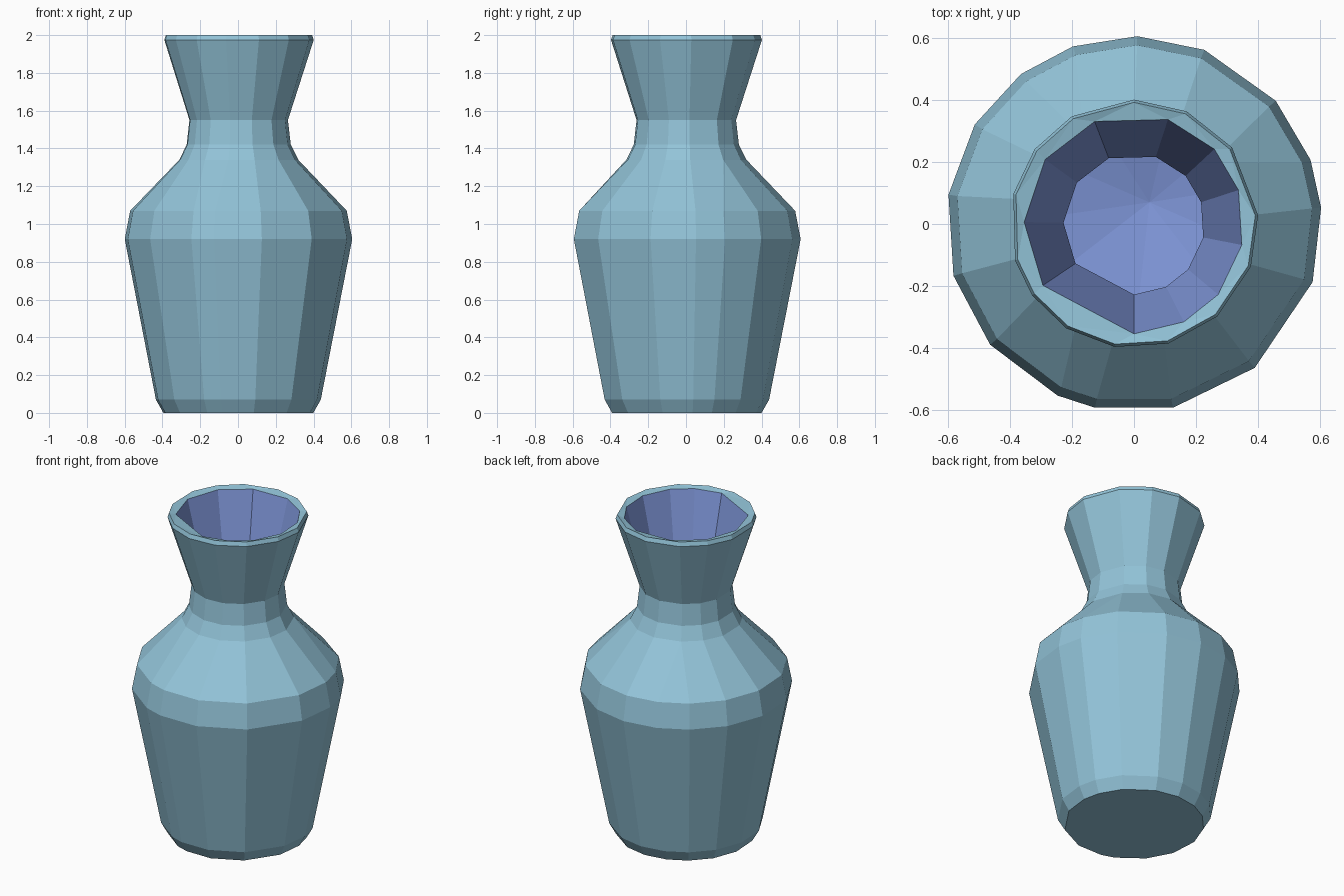
import bpy, bmesh, math

if "Cube" in bpy.data.objects:
    bpy.data.objects.remove(bpy.data.objects["Cube"])

# Uneven facet angles (degrees); repeated angles collapse a panel into a triangle
BODY = [89, 68, 41, 20, 5, -18, -50, -78, -102, -114, -140, -164, -189, -212, -233, -251]
NECK = [90, 65, 38, 38, 4, -20, -48, -74, -99, -123, -145, -163, -194, -217, -240, -240]
INNER = [111, 72, 43, 18, -11, -40, -63, -90, -146, -181, -216]


def material(name, rgb):
    m = bpy.data.materials.new(name)
    m.diffuse_color = (*rgb, 1)
    m.use_nodes = True
    m.node_tree.nodes["Principled BSDF"].inputs["Base Color"].default_value = m.diffuse_color
    return m


def ring(bm, r, z, angles):
    verts = []
    for i, a in enumerate(angles):
        if i and a == angles[i - 1]:
            verts.append(verts[-1])
        else:
            t = math.radians(a)
            verts.append(bm.verts.new((r * math.cos(t), r * math.sin(t), z)))
    return verts


def face(bm, verts, mat):
    unique = list(dict.fromkeys(verts))
    if len(unique) > 2:
        bm.faces.new(unique).material_index = mat


def skin(bm, rings, mat):
    for lo, hi in zip(rings, rings[1:]):
        n = len(lo)
        for i in range(n):
            j = (i + 1) % n
            face(bm, [lo[i], lo[j], hi[j], hi[i]], mat)


def loop_edges(bm, verts):
    u = list(dict.fromkeys(verts))
    return [bm.edges.get((u[i], u[i - 1])) for i in range(len(u))]


bm = bmesh.new()

# Outer wall: foot, belly, shoulder, neck, flared lip
outer = [ring(bm, r, z, a) for r, z, a in [
    (0.40, 0.0, BODY), (0.44, 0.07, BODY), (0.607, 0.92, BODY), (0.578, 1.07, BODY),
    (0.32, 1.34, NECK), (0.28, 1.42, NECK), (0.265, 1.55, NECK),
    (0.402, 1.975, NECK), (0.393, 2.0, NECK)]]
skin(bm, outer, 0)
face(bm, outer[0], 0)

# Inner wall and shallow dished floor
inner = [ring(bm, r, z, INNER) for r, z in [
    (0.355, 1.99), (0.228, 1.5), (0.26, 1.36), (0.53, 1.04), (0.555, 0.92), (0.39, 0.13)]]
skin(bm, inner, 1)
apex = bm.verts.new((0.05, 0.07, 0.05))
for i, v in enumerate(inner[-1]):
    face(bm, [inner[-1][i - 1], v, apex], 1)

# Rim joins the two walls
rim = bmesh.ops.bridge_loops(bm, edges=loop_edges(bm, outer[-1]) + loop_edges(bm, inner[0]))
for f in rim["faces"]:
    f.material_index = 0

bmesh.ops.recalc_face_normals(bm, faces=bm.faces[:])
mesh = bpy.data.meshes.new("vase")
bm.to_mesh(mesh)
bm.free()
mesh.materials.append(material("pale teal glaze", (0.29, 0.55, 0.69)))
mesh.materials.append(material("blue violet lining", (0.215, 0.31, 0.70)))
bpy.context.collection.objects.link(bpy.data.objects.new("vase", mesh))
